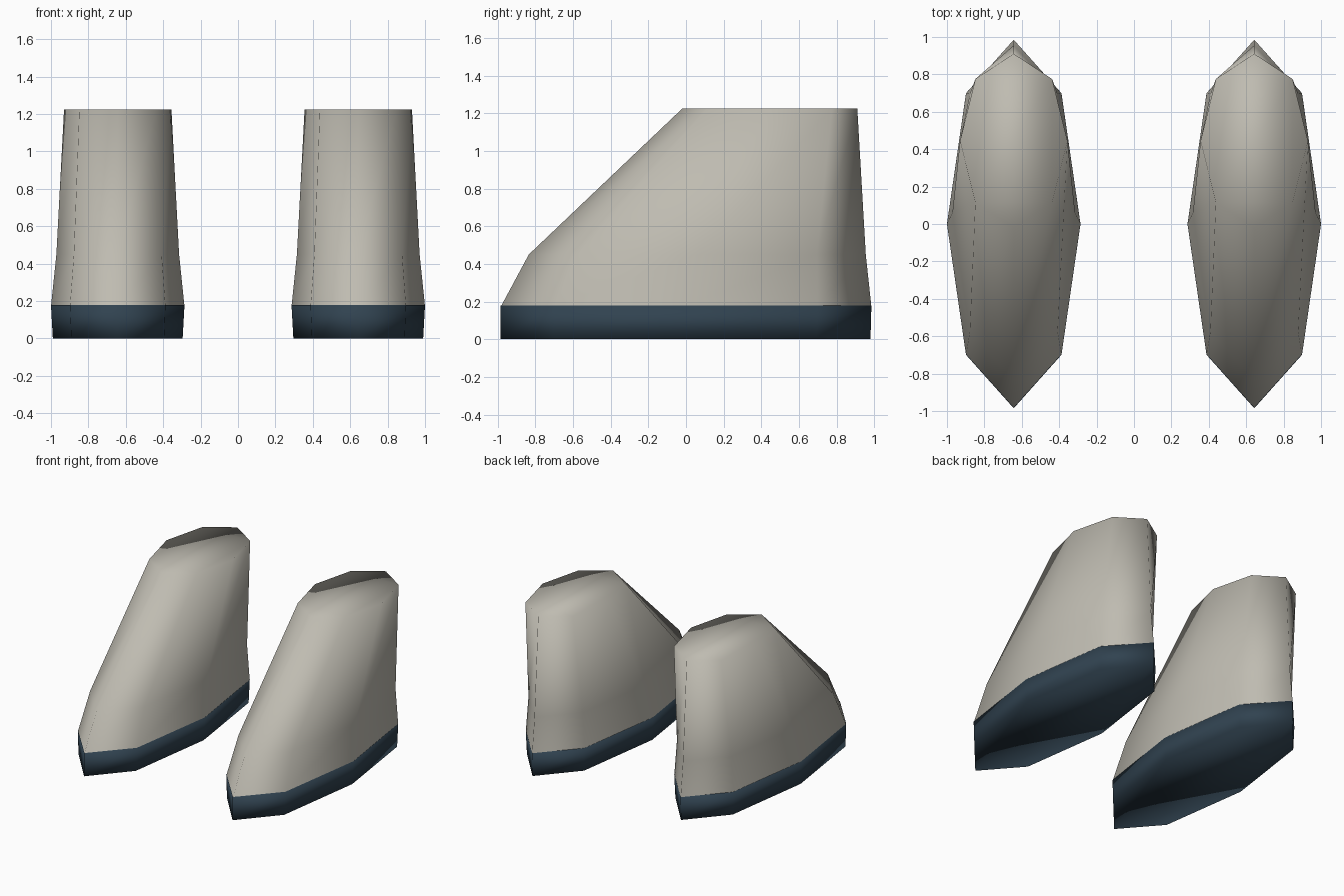
import bpy
import bmesh

cube = bpy.data.objects.get("Cube")
if cube:
    bpy.data.objects.remove(cube, do_unlink=True)


def make_material(name, rgb):
    mat = bpy.data.materials.new(name)
    mat.use_nodes = True
    color = (*rgb, 1.0)
    mat.diffuse_color = color
    bsdf = mat.node_tree.nodes["Principled BSDF"]
    bsdf.inputs["Base Color"].default_value = color
    bsdf.inputs["Roughness"].default_value = 0.8
    return mat


warm_grey = make_material("warm grey", (0.52, 0.50, 0.44))
dark_navy = make_material("dark navy", (0.03, 0.055, 0.08))

# Pointed eight-sided footprint, as fractions of half width and half length
HALF = [(0, -1), (0.715, -0.71), (1, 0), (0.715, 0.71)]
OUTLINE = HALF + [(-x, -y) for x, y in HALF]


def loft(name, rings, mat, center_x, cap_bottom):
    """Skin footprint rings given as (z, half width, front y, back y)."""
    bm = bmesh.new()
    loops = []
    for z, half_width, front, back in rings:
        mid, half_len = (front + back) / 2, (back - front) / 2
        loops.append([bm.verts.new((x * half_width, mid + y * half_len, z))
                      for x, y in OUTLINE])
    count = len(OUTLINE)
    for low, high in zip(loops, loops[1:]):
        for i in range(count):
            j = (i + 1) % count
            bm.faces.new((low[i], low[j], high[j], high[i]))
    bm.faces.new(loops[-1])
    if cap_bottom:
        bm.faces.new(loops[0][::-1])
    for face in bm.faces:
        face.smooth = True
    mesh = bpy.data.meshes.new(name)
    bm.to_mesh(mesh)
    bm.free()
    mesh.materials.append(mat)
    obj = bpy.data.objects.new(name, mesh)
    obj.location.x = center_x
    bpy.context.collection.objects.link(obj)
    return obj


SOLE = [(0, 0.347, -0.985, 0.98), (0.18, 0.357, -0.985, 0.985)]
UPPER = [(0.18, 0.356, -0.98, 0.984),
         (0.45, 0.328, -0.835, 0.955),
         (1.225, 0.287, -0.02, 0.91)]

# One boot on each side
for side, x in (("left", 0.643), ("right", -0.643)):
    loft(side + "_boot_sole", SOLE, dark_navy, x, True)
    loft(side + "_boot_upper", UPPER, warm_grey, x, False)
